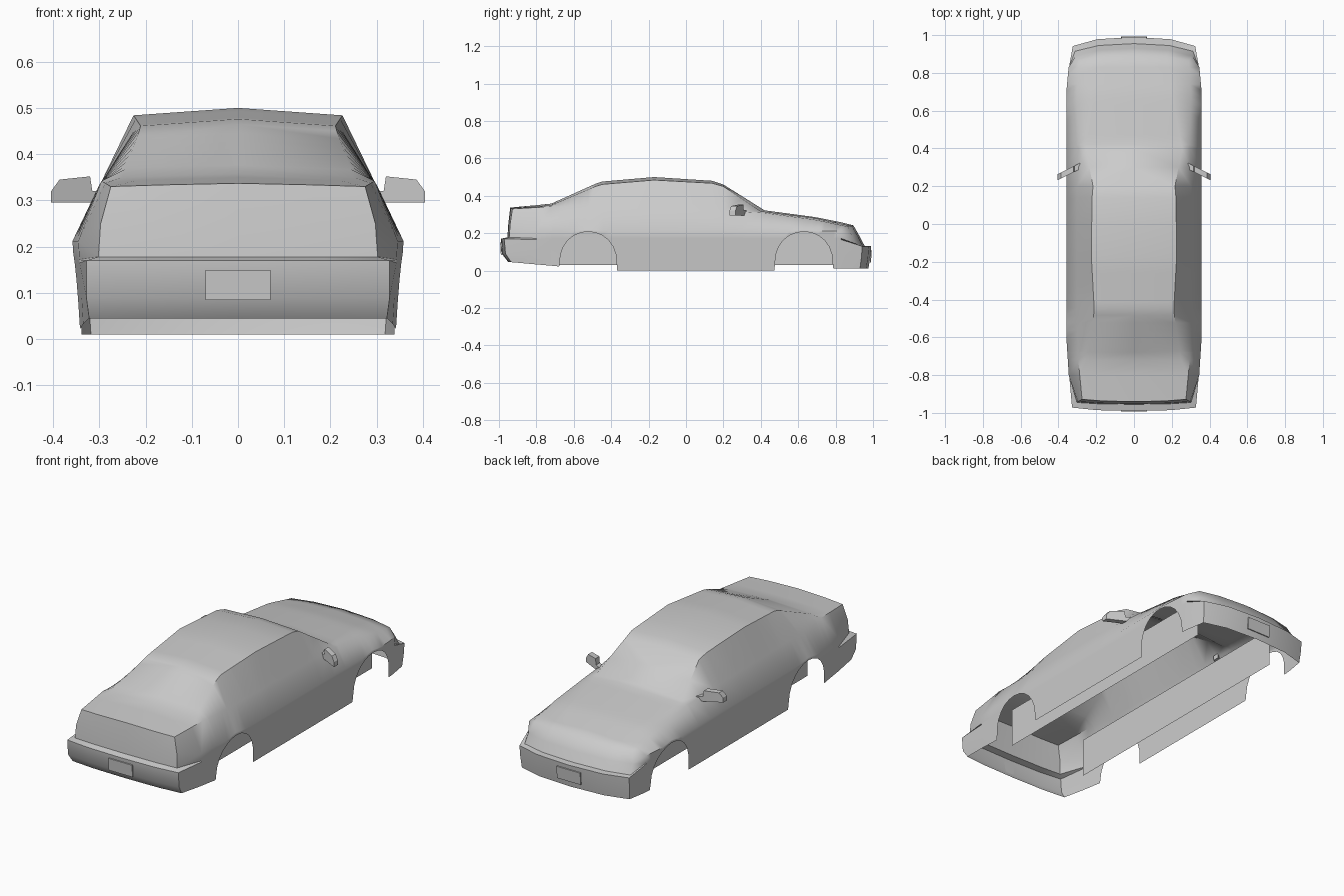
import bpy
import bmesh
import math

default_cube = bpy.data.objects.get("Cube")
if default_cube:
    bpy.data.objects.remove(default_cube, do_unlink=True)

grey = bpy.data.materials.new("plain_grey")
paint = (0.6, 0.6, 0.6, 1)
grey.use_nodes = True
grey.diffuse_color = paint
grey.node_tree.nodes["Principled BSDF"].inputs["Base Color"].default_value = paint


def finish(name, mesh_builder, angle):
    """Turn a bmesh into a shaded object."""
    mesh = bpy.data.meshes.new(name)
    mesh_builder.to_mesh(mesh)
    mesh_builder.free()
    mesh.materials.append(grey)
    part = bpy.data.objects.new(name, mesh)
    bpy.context.collection.objects.link(part)
    bpy.ops.object.select_all(action='DESELECT')
    part.select_set(True)
    bpy.context.view_layer.objects.active = part
    bpy.ops.object.shade_smooth_by_angle(angle=math.radians(angle))
    return part


def add_mirror(part):
    mirror = part.modifiers.new("mirror", 'MIRROR')
    mirror.use_axis[0] = True
    mirror.use_clip = True


def interpolate(table, key):
    """Read a piecewise linear curve; the first column is the key."""
    if key <= table[0][0]:
        return table[0][1:]
    for low, high in zip(table, table[1:]):
        if key <= high[0]:
            t = (key - low[0]) / (high[0] - low[0])
            return [a + (b - a) * t for a, b in zip(low[1:], high[1:])]
    return table[-1][1:]


# Curves along the length: (y, x, z) for edges, (y, z) for the centre line
shoulder_curve = [(-.928, .275, .33), (-.72, .295, .342), (-.46, .302, .33),
                  (.2, .302, .32), (.42, .295, .308), (.69, .302, .272), (.865, .29, .235)]
roof_edge_curve = [(-.928, .165, .333), (-.72, .25, .35), (-.46, .21, .46), (-.17, .226, .484),
                   (.14, .222, .467), (.2, .217, .45), (.4, .255, .317), (.69, .2, .281),
                   (.865, .174, .241)]
centre_curve = [(-.94, .335), (-.72, .358), (-.46, .475), (-.17, .5), (.14, .48),
                (.2, .46), (.42, .322), (.69, .286), (.895, .245)]
side_profile = [(0, .345), (.165, .355), (.212, .358), (.28, .322), (.32, .302)]
width_curve = [(-.8, .965), (-.6, 1), (.7, 1), (.86, .96)]

# Corners of each ring: x, y, z, then y at the centre line
rear_corners = [(.322, -.935, .045, -.95), (.328, -.965, .09, -.985), (.328, -.972, .17, -.99),
                (.302, -.945, .178, -.955), (.297, -.94, .25, -.95), (.275, -.928, .33, -.94)]
nose_corners = [(.318, .93, .01, .975), (.322, .938, .07, .985), (.324, .942, .13, .99),
                (.312, .915, .132, .955), (.308, .89, .18, .93), (.29, .865, .235, .895)]
side_heights = [0, .09, .165, .172, .212]

# Stations along the side, with the lower edge following the wheel arches
arch_steps = 12


def wheel_arch(centre, radius):
    angles = [math.pi * i / arch_steps for i in range(arch_steps + 1)]
    return [(centre - radius * math.cos(a), .03 + .178 * max(0, math.sin(a)) ** .85)
            for a in angles]


sill = [(y, 0) for y in (-.368, -.26, -.17, 0, .14, .2, .3, .4, .42, .473)]
stations = ([(-.8, .033), (-.72, .026), (-.678, .022)] + wheel_arch(-.523, .153) + sill
            + wheel_arch(.63, .155) + [(.788, .01), (.83, .01)])
# Extra stations inside the rear arch keep the rear roof line crisp
stations = sorted(stations)


def side_point(ring, y, bottom):
    if ring == len(side_heights):
        x, z = interpolate(shoulder_curve, y)
        return (x, y, z)
    z = max(side_heights[ring], bottom + .003 * ring)
    width = interpolate(width_curve, y)[0]
    return (interpolate(side_profile, z)[0] * width, y, z)


def end_points(corner, lift):
    """Centre, middle and corner points across one end."""
    x, y, z, centre_y = corner
    middle_y = centre_y + (y - centre_y) * .25
    return [(0, centre_y, z + lift), (x * .6, middle_y, z + lift * .5), (x, y, z)]


# Body shell: horizontal rings from the lower edge up to the shoulder
bm = bmesh.new()
rings = []
for ring, (rear, nose) in enumerate(zip(rear_corners, nose_corners)):
    lift = .007 if ring == len(side_heights) else 0
    points = end_points(rear, lift)
    points += [side_point(ring, y, bottom) for y, bottom in stations]
    points += reversed(end_points(nose, lift))
    rings.append([bm.verts.new(p) for p in points])


def bridge(lower, upper):
    for i in range(len(lower) - 1):
        bm.faces.new((lower[i], lower[i + 1], upper[i + 1], upper[i]))


for lower, upper in zip(rings, rings[1:]):
    bridge(lower, upper)

# Boot lid, roof, windscreen and bonnet: strips from the shoulder to the centre
top = rings[-1]
roof_edge, centre_line = [top[1]], [top[0]]
for y, bottom in stations:
    x, z = interpolate(roof_edge_curve, y)
    roof_edge.append(bm.verts.new((x, y, z)))
    centre_line.append(bm.verts.new((0, y, interpolate(centre_curve, y)[0])))
roof_edge.append(top[-2])
centre_line.append(top[-1])
bridge(top[2:-2], roof_edge)
bridge(roof_edge, centre_line)
bm.normal_update()
body = finish("body_shell", bm, 50)
add_mirror(body)

# Inner wheel well walls
bm = bmesh.new()
corners = [(-.685, .03), (.79, .03), (.79, .24), (-.685, .24)]
bm.faces.new([bm.verts.new((.237, y, z)) for y, z in corners])
add_mirror(finish("inner_wall", bm, 30))


def number_plate(name, y, z, tilt):
    bm = bmesh.new()
    bmesh.ops.create_cube(bm, size=1)
    bmesh.ops.scale(bm, vec=(.14, .006, .065), verts=bm.verts)
    plate = finish(name, bm, 30)
    plate.location = (0, y, z)
    plate.rotation_euler.x = tilt


number_plate("front_plate", -.989, .117, .06)
number_plate("back_plate", .988, .075, -.08)

# Door mirrors: an outline swept backwards, with a short foot
outline = [(.405, .295), (.404, .32), (.386, .345), (.32, .352),
           (.315, .32), (.285, .32), (.285, .295)]
bm = bmesh.new()
layers = []
for depth in (0, .032):
    layers.append([bm.verts.new((x, .232 + (.405 - x) * .5 + depth, z)) for x, z in outline])
bm.faces.new(layers[0])
bm.faces.new(layers[1])
for i in range(len(outline)):
    j = (i + 1) % len(outline)
    bm.faces.new((layers[0][i], layers[0][j], layers[1][j], layers[1][i]))
bmesh.ops.recalc_face_normals(bm, faces=bm.faces)
add_mirror(finish("door_mirror", bm, 30))
